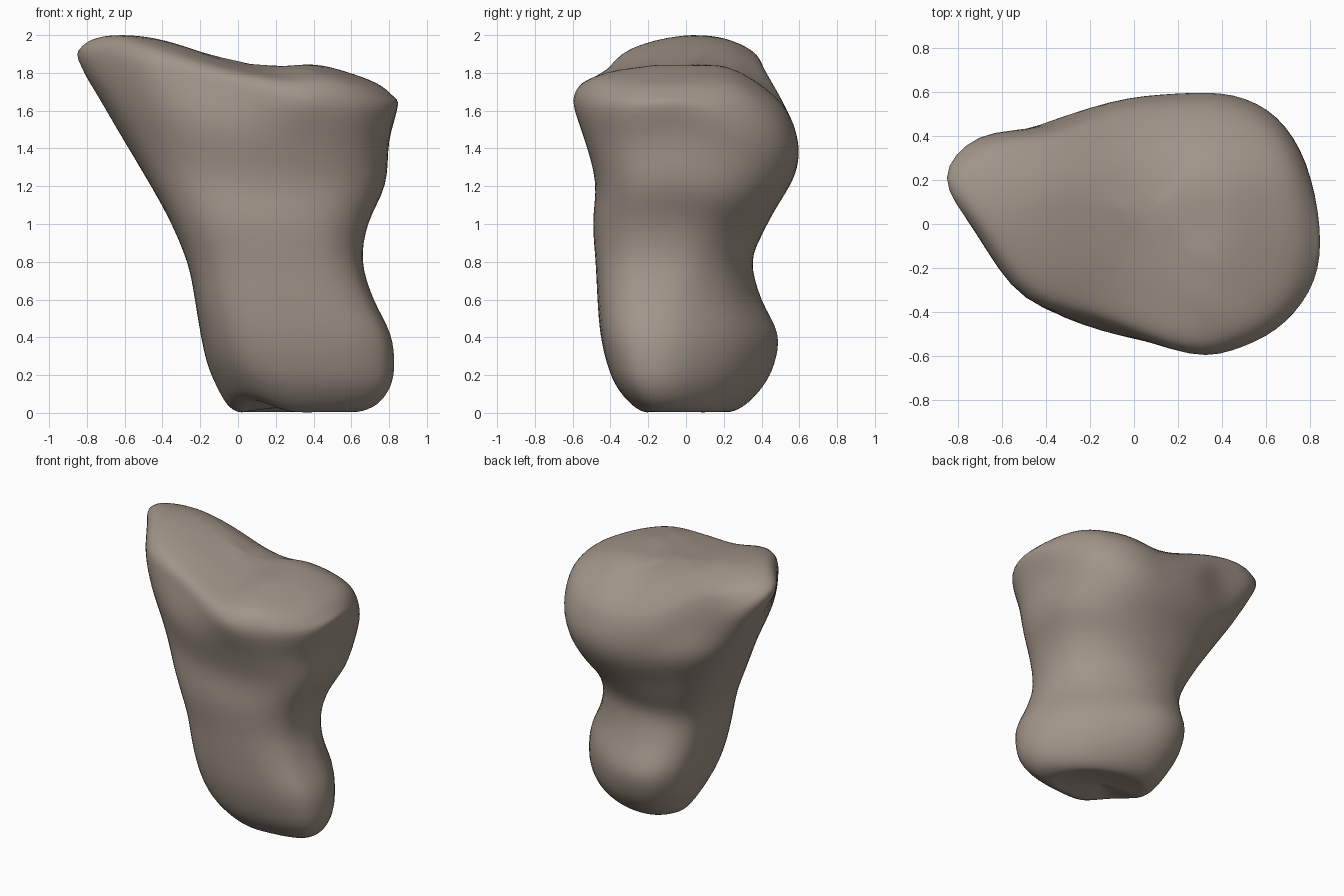
import bpy, bmesh, math
from mathutils import Vector

if "Cube" in bpy.data.objects:
    bpy.data.objects.remove(bpy.data.objects["Cube"])

K = 16      # key points around each ring
SUB = 4     # smooth subdivisions between key points

# Rim of the wide upper end, counter-clockwise from the right side
RIM = [(.85, -.02, 1.63), (.785, .28, 1.52), (.65, .49, 1.43), (.45, .59, 1.37),
       (.2, .595, 1.37), (-.1, .56, 1.45), (-.4, .445, 1.59), (-.71, .4, 1.74),
       (-.865, .21, 1.88), (-.72, -.04, 1.87), (-.5, -.345, 1.82), (-.14, -.455, 1.72),
       (.26, -.60, 1.64), (.5, -.56, 1.62), (.69, -.45, 1.61), (.825, -.26, 1.61)]

# Shaft sections: z, tilt toward rim, xmin, xmax, ymin, ymax, x centre, y left, y right, left exponent, skew
SHAFT = [(.005, 0, .0, .64, -.22, .24, .32, .05, -.1, 2.5, .12),
         (.045, 0, -.06, .74, -.29, .32, .32, .06, -.12, 2.5, .14),
         (.14, 0, -.115, .81, -.37, .41, .32, .08, -.13, 2.5, .15),
         (.26, 0, -.165, .83, -.42, .47, .30, .1, -.13, 2.6, .15),
         (.42, 0, -.20, .81, -.455, .49, .28, .08, -.13, 2.7, .15),
         (.60, 0, -.23, .72, -.47, .40, .25, .03, -.12, 2.7, .13),
         (.80, 0, -.27, .66, -.48, .35, .22, 0, -.08, 2.6, .09),
         (1.0, .2, -.38, .69, -.495, .41, .18, .03, -.06, 2.5, .06),
         (1.2, .5, -.54, .785, -.48, .48, .2, .1, -.04, 2.25, .03),
         (1.42, .8, -.715, .80, -.54, .57, .22, .18, -.02, 2.05, 0)]

RIDGE = [(-.9, 1.94), (-.75, 1.99), (-.6, 2.0), (-.4, 1.975), (-.2, 1.91), (0, 1.85),
         (.2, 1.83), (.36, 1.85), (.6, 1.80), (.75, 1.74), (.9, 1.65)]


def spline(a, b, c, d, t):
    return 0.5 * (2 * b + (c - a) * t + (2 * a - 5 * b + 4 * c - d) * t * t
                  + (3 * b - a - 3 * c + d) * t ** 3)


def shaft_ring(z, w, x0, x1, y0, y1, xc, yl, yr, e_left, skew):
    pts = []
    for i in range(K):
        a = 2 * math.pi * i / K
        c, s = math.cos(a), math.sin(a)
        # skewed sections: full front corners, cut back-right corner
        e = 2.5 if c > 0 else e_left
        if c > 0 and s > 0:
            e -= 7.2 * skew
        elif c > 0:
            e += 3 * skew
        u, v = max(abs(c), 1e-9) ** (2 / e), max(abs(s), 1e-9) ** (2 / e)
        m = xc - skew * v * (1 if s > 0 else .35)
        x = m + u * ((x1 - m) if c > 0 else (x0 - m))
        mid = (yr if c > 0 else yl) * u
        y = mid + v * ((y1 - mid) if s > 0 else (y0 - mid))
        # underside rises at the front-left corner
        lift = .13 * max(0, 1 - z / .5) * max(0, -c) * max(0, -s)
        pts.append(Vector((x, y, z + lift + w * (RIM[i][2] - 1.6))))
    return pts


def top_height(x, y):
    for i in range(1, len(RIDGE) - 1):
        (xa, za), (xb, zb) = RIDGE[i], RIDGE[i + 1]
        if x <= xb or i == len(RIDGE) - 2:
            t = max(-1, min(1, (x - xa) / (xb - xa)))
            pz = RIDGE[i - 1][1]
            nz = RIDGE[min(i + 2, len(RIDGE) - 1)][1]
            z = spline(pz, za, zb, nz, t) if t >= 0 else za + t * (zb - za)
            break
    return z - (1.25 * max(0, y - .1) ** 2 if y > 0 else (.25 + .7 * max(0, -x)) * y * y)


# Bottom end: shallow hollow, then shaft, rim and saddle-shaped top
first = shaft_ring(*SHAFT[0])
base_mid = Vector((.3, 0, .04))
rings = [[base_mid.lerp(p, f) for p in first] for f in (.25, .5, .8)]
rings += [shaft_ring(*r) for r in SHAFT]
rings.append([Vector(p) for p in RIM])
centre = Vector((.05, .05, 0))
for f in (.96, .86, .65, .45, .22):
    ring = []
    for p in RIM:
        q = centre.lerp(Vector((p[0], p[1], 0)), f)
        z = top_height(q.x, q.y)
        if f > .9:
            z = .75 * z + .25 * p[2]
        ring.append(Vector((q.x, q.y, z)))
    rings.append(ring)

# Smooth around, then along
fine = []
for r in rings:
    fine.append([spline(r[i - 1], r[i], r[(i + 1) % K], r[(i + 2) % K], j / SUB)
                 for i in range(K) for j in range(SUB)])
n, last = K * SUB, len(fine) - 1
dense = []
for i in range(last):
    for j in range(SUB):
        a, d = fine[max(i - 1, 0)], fine[min(i + 2, last)]
        dense.append([spline(a[k], fine[i][k], fine[i + 1][k], d[k], j / SUB) for k in range(n)])
dense.append(fine[last])

bm = bmesh.new()
vr = [[bm.verts.new((p.x, p.y, max(p.z, 0))) for p in r] for r in dense]
for a, b in zip(vr, vr[1:]):
    for k in range(n):
        bm.faces.new((a[k], a[(k + 1) % n], b[(k + 1) % n], b[k]))
for ring in (vr[0], vr[-1]):
    mid = bm.verts.new(sum((v.co for v in ring), Vector()) / n)
    for k in range(n):
        bm.faces.new((ring[k], ring[(k + 1) % n], mid))
for _ in range(4):
    bmesh.ops.smooth_vert(bm, verts=bm.verts, factor=.5, use_axis_x=True, use_axis_y=True, use_axis_z=True)
bmesh.ops.recalc_face_normals(bm, faces=bm.faces)
for f in bm.faces:
    f.smooth = True
mesh = bpy.data.meshes.new("bone")
bm.to_mesh(mesh)
bm.free()
bone = bpy.data.objects.new("bone", mesh)
bpy.context.collection.objects.link(bone)

mat = bpy.data.materials.new("taupe bone")
mat.diffuse_color = (.36, .30, .25, 1)
mat.use_nodes = True
mat.node_tree.nodes["Principled BSDF"].inputs["Base Color"].default_value = mat.diffuse_color
mesh.materials.append(mat)
